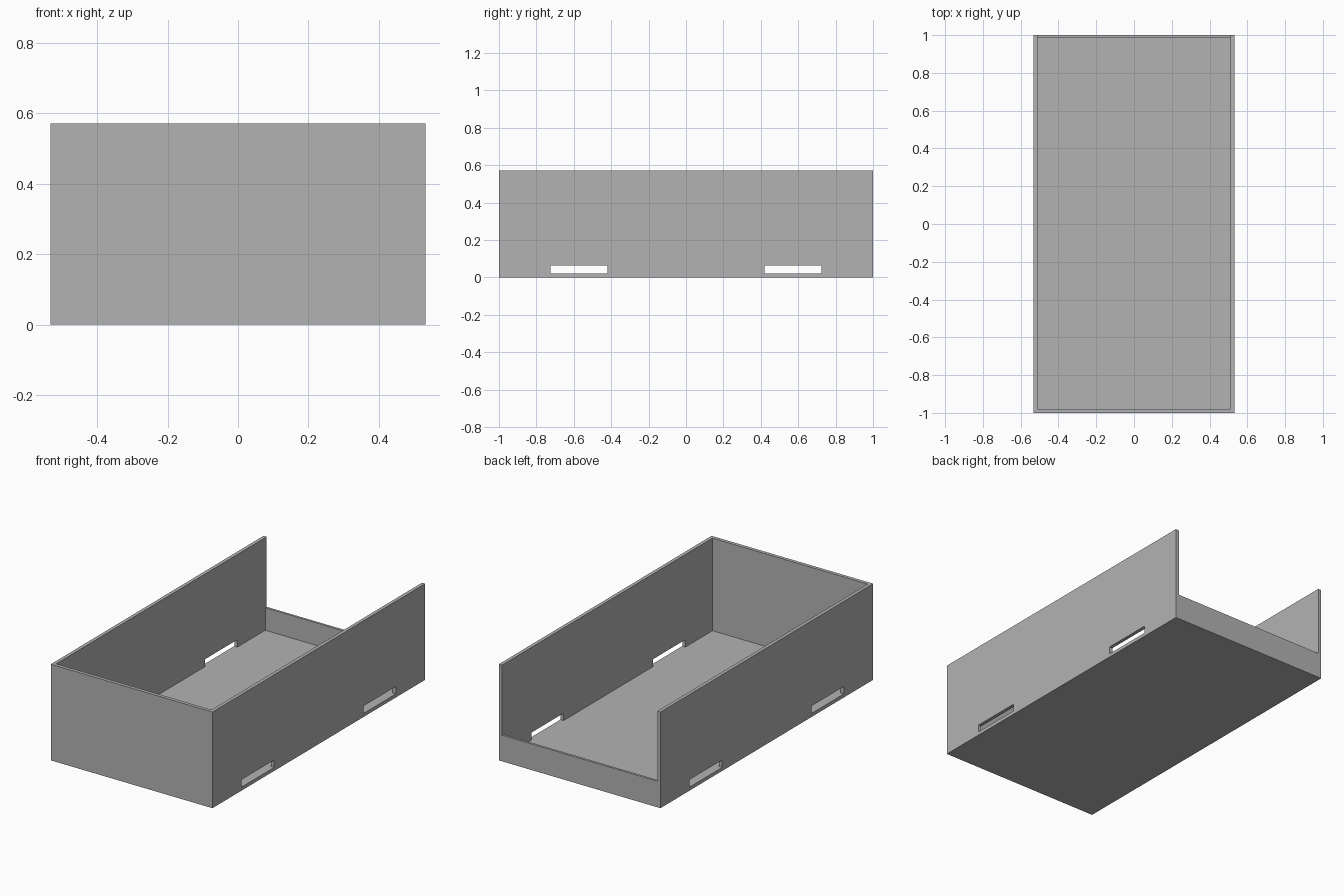
import bpy
from mathutils import Vector

if "Cube" in bpy.data.objects:
    bpy.data.objects.remove(bpy.data.objects["Cube"], do_unlink=True)

HALF_X, HALF_Y, HEIGHT = 0.532, 1.0, 0.572
WALL, BACK_WALL, BACK_HEIGHT = 0.021, 0.014, 0.155
SLOT_NEAR, SLOT_FAR, SLOT_TOP = 0.42, 0.725, 0.065

grey = bpy.data.materials.new("plain grey")
grey.use_nodes = True
colour = (0.45, 0.45, 0.45, 1)
grey.diffuse_color = colour
grey.node_tree.nodes["Principled BSDF"].inputs["Base Color"].default_value = colour


def box(name, low, high):
    """Axis-aligned box between two corners."""
    low, high = Vector(low), Vector(high)
    bpy.ops.mesh.primitive_cube_add(size=1)
    ob = bpy.context.object
    ob.name = name
    for v in ob.data.vertices:
        v.co = [l + (c + 0.5) * (h - l) for l, c, h in zip(low, v.co, high)]
    ob.data.materials.append(grey)
    return ob


def cut(target, low, high):
    """Carve a box-shaped hole out of the target."""
    cutter = box("cutter", low, high)
    mod = target.modifiers.new("cut", 'BOOLEAN')
    mod.operation = 'DIFFERENCE'
    mod.solver = 'EXACT'
    mod.object = cutter
    bpy.context.view_layer.objects.active = target
    bpy.ops.object.modifier_apply(modifier=mod.name)
    bpy.data.objects.remove(cutter, do_unlink=True)


# Solid block hollowed into an open tray
tray = box("open_tray", (-HALF_X, -HALF_Y, 0), (HALF_X, HALF_Y, HEIGHT))
inner = HALF_X - WALL
cut(tray, (-inner, -HALF_Y + WALL, WALL), (inner, HALF_Y - BACK_WALL, 1))

# Back wall lowered between the sides
cut(tray, (-inner, 0, BACK_HEIGHT), (inner, 2, 1))

# Pairs of slots through both side walls, level with the floor
for y in (-SLOT_FAR, SLOT_NEAR):
    cut(tray, (-1, y, WALL), (1, y + SLOT_FAR - SLOT_NEAR, SLOT_TOP))
